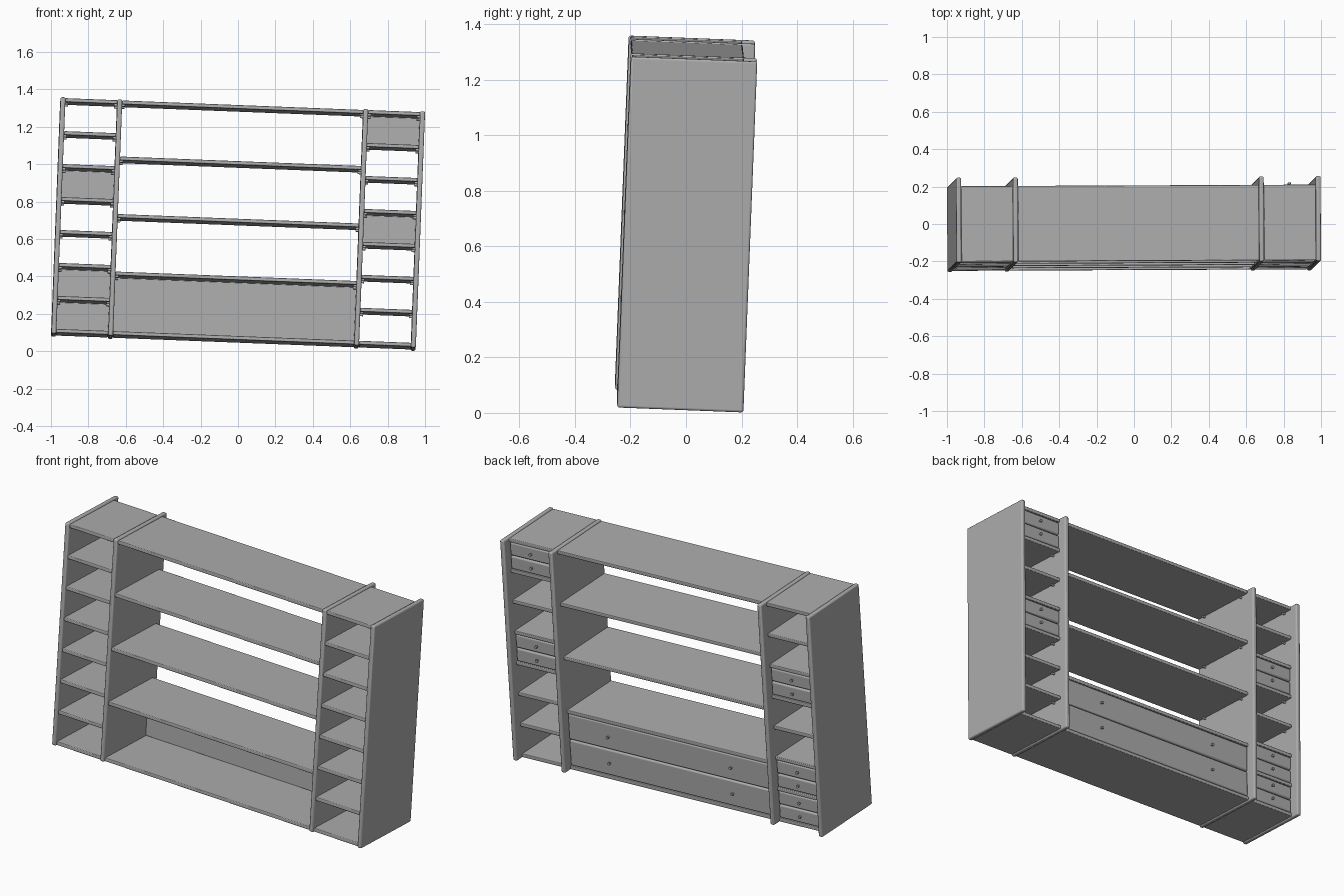
import bpy
import math
from mathutils import Matrix, Vector, Euler

cube = bpy.data.objects.get("Cube")
if cube:
    bpy.data.objects.remove(cube, do_unlink=True)

grey = bpy.data.materials.new("grey")
grey.use_nodes = True
colour = (0.42, 0.42, 0.42, 1)
grey.diffuse_color = colour
grey.node_tree.nodes["Principled BSDF"].inputs["Base Color"].default_value = colour

# The whole unit leans slightly to one side and backwards
LEAN = (Matrix.Translation((0, 0, 0.68))
        @ Euler([math.radians(a) for a in (-2.25, 2.25, 0.25)]).to_matrix().to_4x4()
        @ Matrix.Translation((0, 0, -0.6325)))

HEIGHT, DEPTH = 1.265, 0.455
PANEL, BOARD = 0.026, 0.02
OUTER, INNER = 0.962, 0.658          # panel centres
SHELF_FRONT, SHELF_BACK = -0.222, 0.182


def finish(obj, name):
    obj.name = name
    obj.data.materials.append(grey)
    bpy.ops.object.shade_smooth_by_angle(angle=math.radians(40))


def box(name, low, high, bevel=0.004):
    """Rounded box between two corners in the unit's own frame."""
    low, high = Vector(low), Vector(high)
    bpy.ops.mesh.primitive_cube_add(size=1)
    obj = bpy.context.object
    obj.data.transform(Matrix.Diagonal((*(high - low), 1)))
    obj.matrix_world = LEAN @ Matrix.Translation((low + high) / 2)
    mod = obj.modifiers.new("rounded_edges", 'BEVEL')
    mod.width, mod.segments = bevel, 3
    finish(obj, name)


def rod(name, centre, radius, length, axis):
    bpy.ops.mesh.primitive_cylinder_add(vertices=12, radius=radius, depth=length)
    obj = bpy.context.object
    turn = Vector((0, 0, 1)).rotation_difference(Vector(axis)).to_matrix().to_4x4()
    obj.matrix_world = LEAN @ Matrix.Translation(centre) @ turn
    finish(obj, name)


def shelf(name, x0, x1, top, pins=True):
    box(name, (x0, SHELF_FRONT, top - BOARD), (x1, SHELF_BACK, top))
    if pins:
        for x in (x0 + 0.008, x1 - 0.008):
            for y in (-0.17, 0.13):
                rod(name + "_pin", (x, y, top - BOARD - 0.005), 0.006, 0.016, (1, 0, 0))


def drawers(name, x0, x1, z0, z1, knob_places):
    """Two stacked drawer fronts with knobs, filling one compartment."""
    box(name + "_backing", (x0, 0.15, z0), (x1, 0.162, z1), 0.001)
    half = (z1 - z0) / 2
    for i in range(2):
        low = z0 + i * half
        box(name + "_front", (x0 + 0.003, 0.16, low + 0.002),
            (x1 - 0.003, 0.18, low + half - 0.002), 0.008)
        for t in knob_places:
            x = x0 + t * (x1 - x0)
            rod(name + "_knob_stem", (x, 0.184, low + half / 2), 0.004, 0.014, (0, 1, 0))
            rod(name + "_knob", (x, 0.193, low + half / 2), 0.008, 0.008, (0, 1, 0))


# Upright panels
for side, word in ((-1, "right"), (1, "left")):
    for x, kind in ((OUTER, "side_panel"), (INNER, "divider")):
        box(word + "_" + kind, (side * x - PANEL / 2, -DEPTH / 2, 0),
            (side * x + PANEL / 2, DEPTH / 2, HEIGHT), 0.008)

# Side towers: shelves and drawer compartments
tower_tops = [0.025 + 0.1765 * i for i in range(8)]
filled = {-1: (0, 1, 4), 1: (3, 6)}
for side, word in ((-1, "right"), (1, "left")):
    x0, x1 = sorted((side * (INNER + PANEL / 2), side * (OUTER - PANEL / 2)))
    for i, top in enumerate(tower_tops):
        shelf(word + "_tower_shelf", x0, x1, top, i > 0)
    for i in filled[side]:
        drawers(word + "_tower_drawer", x0, x1, tower_tops[i],
                tower_tops[i + 1] - BOARD, (0.5,))

# Wide middle bay
edge = INNER - PANEL / 2
middle_tops = (0.025, 0.344, 0.652, 0.96, 1.26)
for i, top in enumerate(middle_tops):
    shelf("middle_shelf", -edge, edge, top, i > 0)
drawers("middle_drawer", -edge, edge, middle_tops[0], middle_tops[1] - BOARD, (0.2, 0.8))
